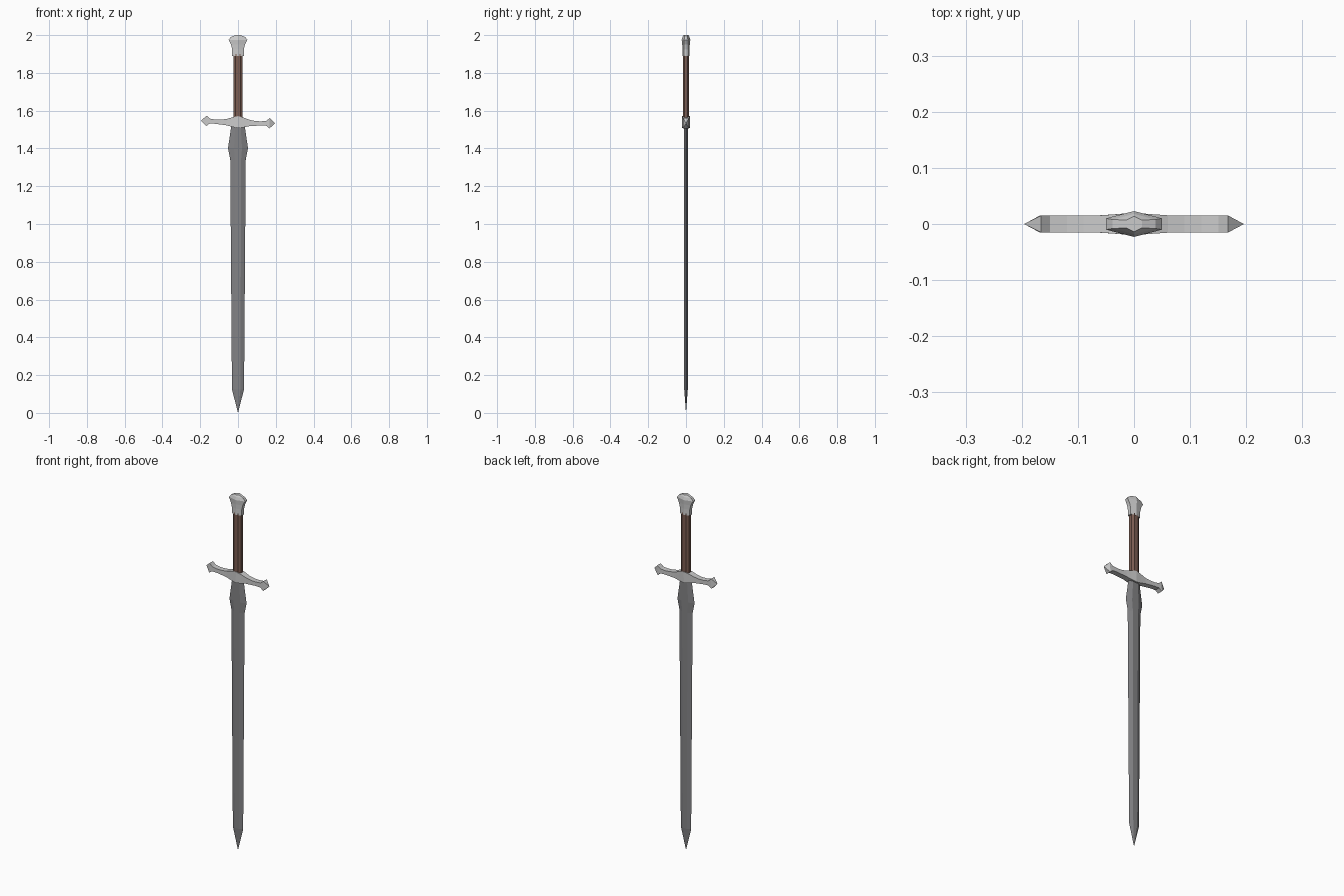
import bpy, bmesh, math
from mathutils import Vector

if "Cube" in bpy.data.objects:
    bpy.data.objects.remove(bpy.data.objects["Cube"])


def material(name, color):
    m = bpy.data.materials.new(name)
    m.diffuse_color = (*color, 1)
    m.use_nodes = True
    m.node_tree.nodes["Principled BSDF"].inputs["Base Color"].default_value = m.diffuse_color
    return m


def loft(name, rings, mat):
    """Skin a list of equal-sized point rings, with flat capped ends."""
    bm = bmesh.new()
    loops = [[bm.verts.new(p) for p in ring] for ring in rings]
    n = len(loops[0])
    for a, b in zip(loops, loops[1:]):
        for i in range(n):
            j = (i + 1) % n
            bm.faces.new((a[i], a[j], b[j], b[i]))
    bm.faces.new(loops[0])
    bm.faces.new(loops[-1])
    bmesh.ops.remove_doubles(bm, verts=bm.verts, dist=0.0003)
    bmesh.ops.recalc_face_normals(bm, faces=bm.faces)
    me = bpy.data.meshes.new(name)
    bm.to_mesh(me)
    bm.free()
    me.materials.append(mat)
    ob = bpy.data.objects.new(name, me)
    bpy.context.collection.objects.link(ob)
    return ob


steel = material("steel", (0.6, 0.6, 0.6))
dark_steel = material("dark_steel", (0.23, 0.23, 0.24))
leather = material("leather", (0.2, 0.11, 0.085))

# Blade: flattened hexagon section (z, half width, half thickness)
blade = [(0.0, 0.0001, 0.0001), (0.125, 0.032, 0.0095), (1.34, 0.041, 0.011),
         (1.40, 0.053, 0.011), (1.53, 0.034, 0.011)]
loft("blade", [[(-w, 0, z), (-0.4 * w, -t, z), (0.4 * w, -t, z),
                (w, 0, z), (0.4 * w, t, z), (-0.4 * w, t, z)]
               for z, w, t in blade], dark_steel)

# Crossguard: rectangular section along x (x, low z, high z, half depth)
half = [(0.0, -0.032, 0.031, 0.02), (0.03, -0.027, 0.024, 0.0175),
        (0.06, -0.02, 0.014, 0.0155), (0.09, -0.017, 0.009, 0.015),
        (0.12, -0.014, 0.008, 0.015), (0.15, -0.014, 0.012, 0.015),
        (0.167, -0.028, 0.027, 0.015), (0.196, 0.0, 0.0002, 0.0001)]
stations = [(-x, a, b, d) for x, a, b, d in reversed(half[1:])] + half
guard = loft("crossguard", [[(x, -d, a), (x, d, a), (x, d, b), (x, -d, b)]
                            for x, a, b, d in stations], steel)
guard.location = (0, 0, 1.54)
guard.rotation_euler = (0, math.radians(2.2), 0)

# Grip: octagonal shaft
gx, gy = 0.024, 0.017
section = [(-gx, -0.5 * gy), (-0.5 * gx, -gy), (0.5 * gx, -gy), (gx, -0.5 * gy),
           (gx, 0.5 * gy), (0.5 * gx, gy), (-0.5 * gx, gy), (-gx, 0.5 * gy)]
loft("grip", [[(x, y, z) for x, y in section] for z in (1.55, 1.90)], leather)

# Pommel: flared hexagon section (z, half width, centre depth, edge depth)
pommel = [(1.89, 0.031, 0.019, 0.011), (1.925, 0.031, 0.019, 0.011),
          (1.95, 0.037, 0.02, 0.011), (1.975, 0.05, 0.023, 0.010),
          (1.99, 0.038, 0.018, 0.008), (2.0, 0.014, 0.014, 0.007)]
loft("pommel", [[(-w, -e, z), (0, -c, z), (w, -e, z),
                 (w, e, z), (0, c, z), (-w, e, z)]
                for z, w, c, e in pommel], steel)
